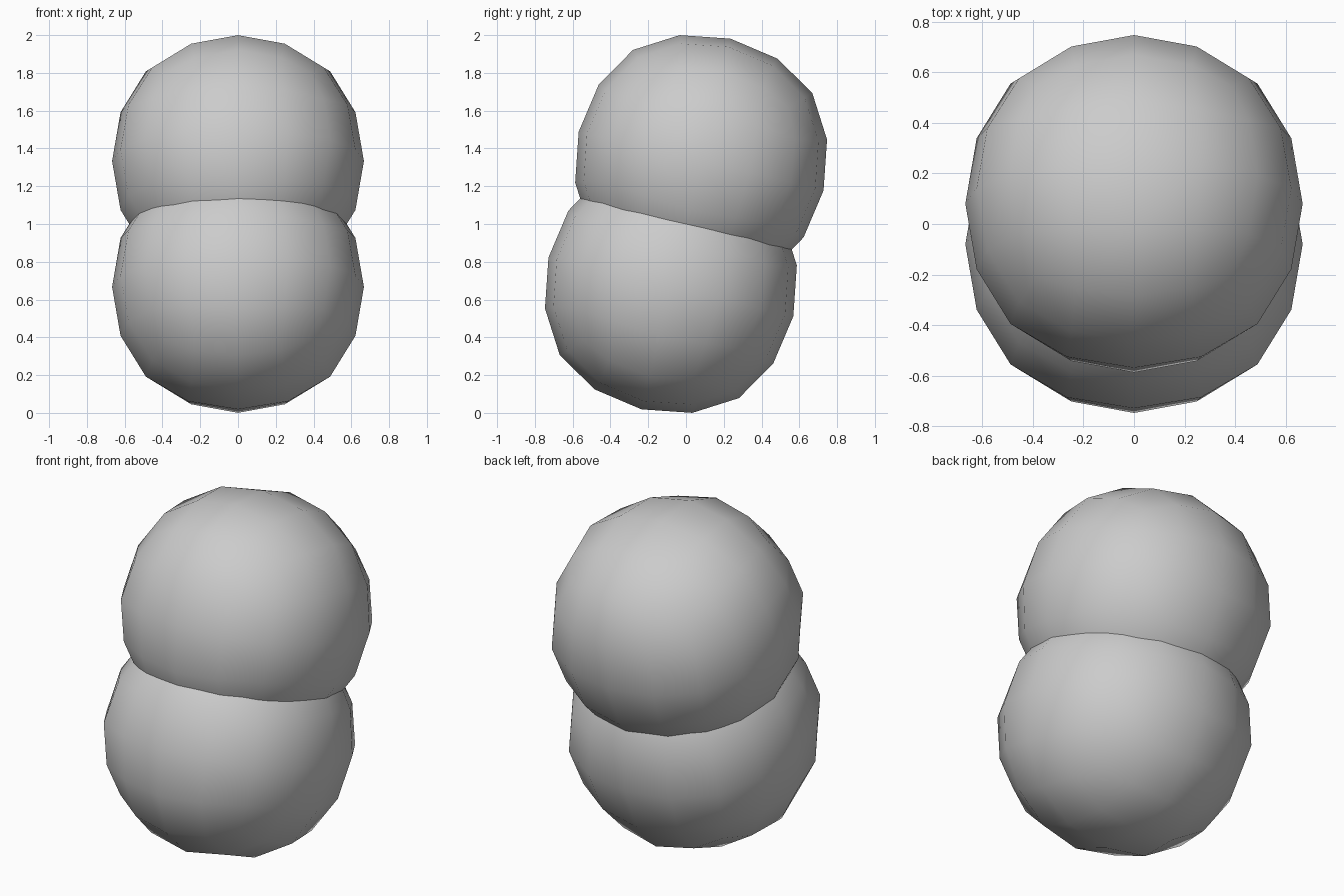
import bpy
from math import radians

if "Cube" in bpy.data.objects:
    bpy.data.objects.remove(bpy.data.objects["Cube"])

TILT = radians(-13.5)


def ball(name, y, z):
    # Cube rounded into a low-poly ball by two levels of subdivision
    bpy.ops.mesh.primitive_cube_add(size=2 * 0.7588, location=(0, y, z),
                                    rotation=(TILT, 0, 0))
    ob = bpy.context.object
    ob.name = name
    mod = ob.modifiers.new("round", 'SUBSURF')
    mod.levels = mod.render_levels = 2
    mod.use_limit_surface = False
    bpy.ops.object.modifier_apply(modifier=mod.name)
    bpy.ops.object.shade_smooth()
    return ob


# Two overlapping balls along a leaning axis
ball("lower_ball", -0.08, 0.667)
ball("upper_ball", 0.08, 1.333)
